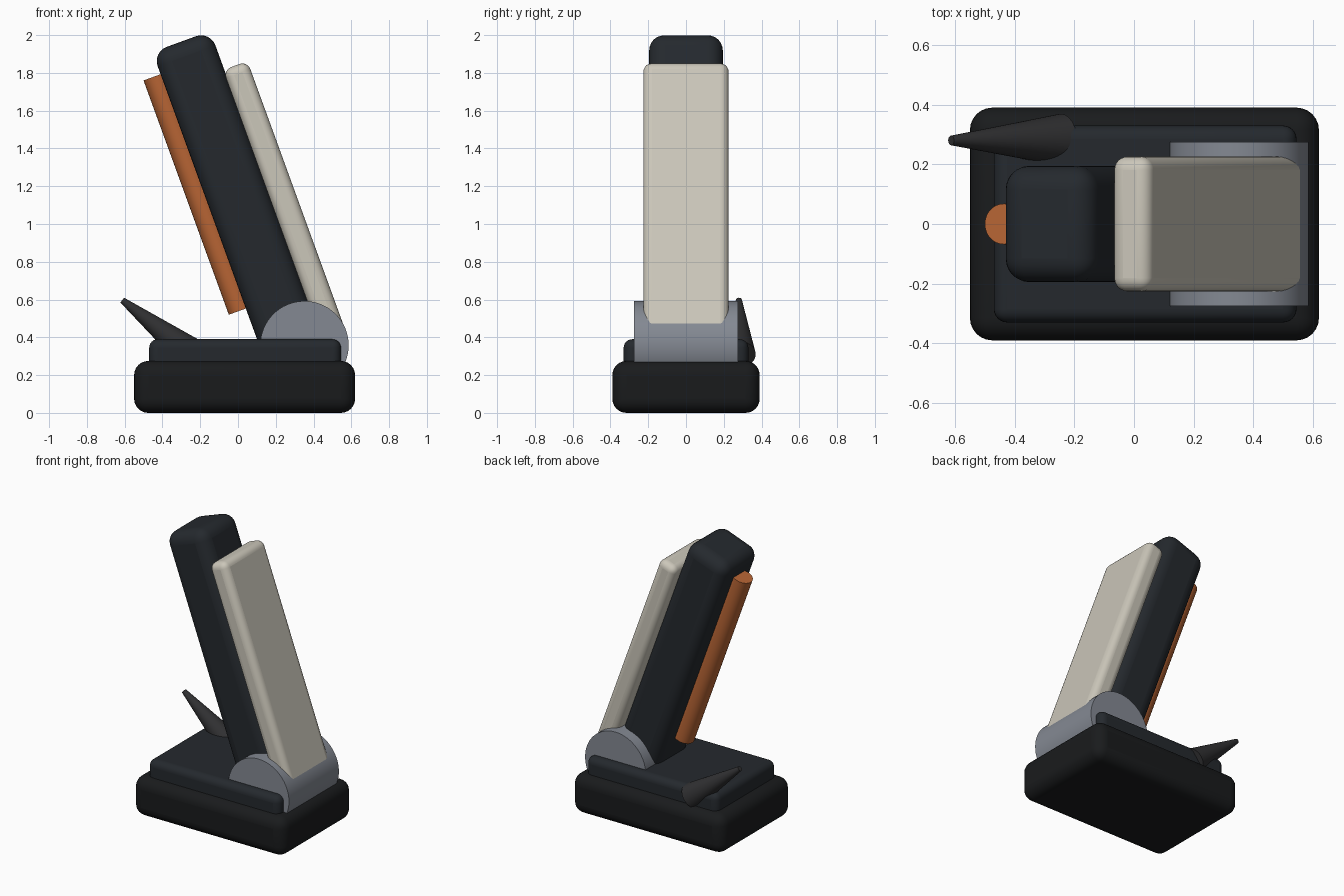
import bpy
from math import sin, cos, radians
from mathutils import Vector

if "Cube" in bpy.data.objects:
    bpy.data.objects.remove(bpy.data.objects["Cube"])

TILT = radians(20)
ACROSS = Vector((cos(TILT), 0, sin(TILT)))   # across the leaning arm
ALONG = Vector((-sin(TILT), 0, cos(TILT)))   # up the leaning arm


def paint(ob, name, color):
    mat = bpy.data.materials.get(name) or bpy.data.materials.new(name)
    mat.diffuse_color = (*color, 1)
    mat.use_nodes = True
    mat.node_tree.nodes["Principled BSDF"].inputs["Base Color"].default_value = mat.diffuse_color
    ob.data.materials.append(mat)


def rounded_box(name, xr, half_y, zr, radius, mat, tilted=False):
    """Box from ranges; tilted boxes use across/along arm coordinates."""
    cx, cz = sum(xr) / 2, sum(zr) / 2
    loc = ACROSS * cx + ALONG * cz if tilted else Vector((cx, 0, cz))
    bpy.ops.mesh.primitive_cube_add(size=1, location=loc,
                                    rotation=(0, -TILT if tilted else 0, 0))
    ob = bpy.context.object
    ob.name = name
    ob.scale = (xr[1] - xr[0], 2 * half_y, zr[1] - zr[0])
    bpy.ops.object.transform_apply(location=False, rotation=False, scale=True)
    bpy.ops.object.shade_smooth_by_angle(angle=radians(35))
    bev = ob.modifiers.new("round", 'BEVEL')
    bev.width = radius
    bev.segments = 6
    paint(ob, *mat)
    return ob


def taper(name, start, end, r1, r2, mat, sides=48):
    """Round bar or cone between two points."""
    start, end = Vector(start), Vector(end)
    axis = end - start
    bpy.ops.mesh.primitive_cone_add(vertices=sides, radius1=r1, radius2=r2,
                                    depth=axis.length, location=(start + end) / 2)
    ob = bpy.context.object
    ob.name = name
    ob.rotation_euler = axis.to_track_quat('Z', 'Y').to_euler()
    bpy.ops.object.shade_smooth_by_angle(angle=radians(35))
    paint(ob, *mat)
    return ob


BLACK = ("black", (0.010, 0.011, 0.012))
SLATE = ("slate", (0.018, 0.022, 0.027))
CREAM = ("cream", (0.60, 0.57, 0.49))
ORANGE = ("orange", (0.48, 0.13, 0.035))
STEEL = ("steel", (0.23, 0.25, 0.29))
CHARCOAL = ("charcoal", (0.030, 0.030, 0.032))

# Stepped base
rounded_box("base", (-0.55, 0.62), 0.39, (0, 0.275), 0.075, BLACK)
rounded_box("base_plate", (-0.47, 0.545), 0.33, (0.2, 0.39), 0.045, SLATE)

# Hinge barrel
taper("hinge", (0.352, -0.275, 0.358), (0.352, 0.275, 0.358), 0.234, 0.234, STEEL, 64)

# Leaning arm with front panel and rear rod
rounded_box("arm", (0.228, 0.553), 0.195, (0.2, 1.95), 0.08, SLATE, True)
rounded_box("panel", (0.547, 0.684), 0.226, (0.2, 1.733), 0.045, CREAM, True)
taper("rod", ACROSS * 0.2 + ALONG * 0.505, ACROSS * 0.2 + ALONG * 1.825,
      0.068, 0.068, ORANGE)

# Side lever
taper("lever", (-0.245, 0.282, 0.31), (-0.613, 0.28, 0.597), 0.087, 0.016, CHARCOAL)
